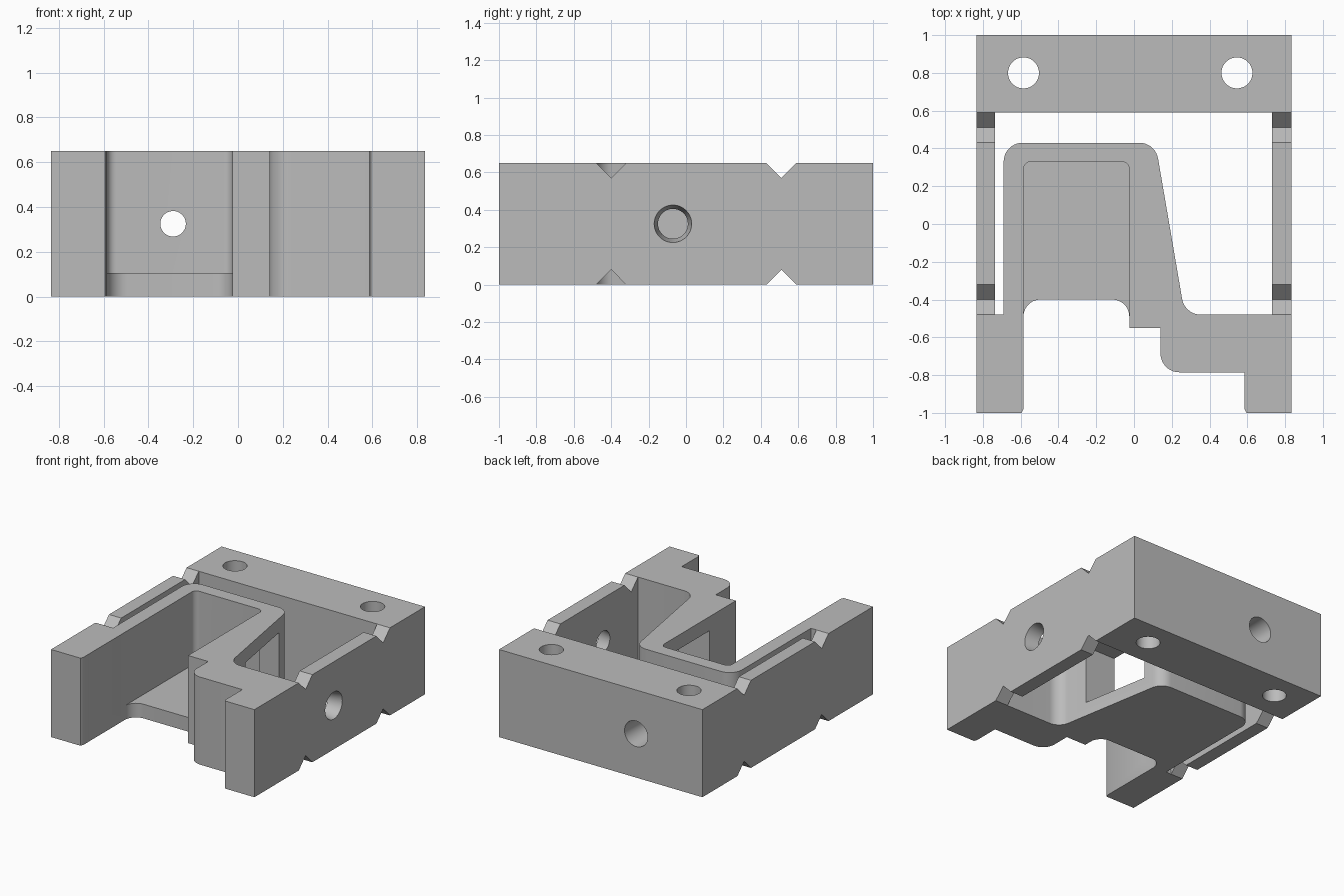
import bpy, bmesh, math
from mathutils import Vector, Matrix

cube = bpy.data.objects.get("Cube")
if cube:
    bpy.data.objects.remove(cube, do_unlink=True)

HEIGHT = 0.65
MID = HEIGHT / 2
FLOOR = 0.105
THROUGH = (-0.1, HEIGHT + 0.1)

grey = bpy.data.materials.new("machined_grey")
grey.use_nodes = True
COLOUR = (0.5, 0.5, 0.5, 1)
grey.diffuse_color = COLOUR
grey.node_tree.nodes["Principled BSDF"].inputs["Base Color"].default_value = COLOUR


def make_object(name, bm):
    bmesh.ops.recalc_face_normals(bm, faces=bm.faces)
    mesh = bpy.data.meshes.new(name)
    bm.to_mesh(mesh)
    bm.free()
    mesh.materials.append(grey)
    obj = bpy.data.objects.new(name, mesh)
    bpy.context.collection.objects.link(obj)
    return obj


def rounded(corners, steps=10):
    """Outline from (x, y) or (x, y, radius) corners."""
    out = []
    for i, c in enumerate(corners):
        p = Vector(c[:2])
        if len(c) == 2:
            out.append(p)
            continue
        a = (Vector(corners[i - 1][:2]) - p).normalized()
        b = (Vector(corners[(i + 1) % len(corners)][:2]) - p).normalized()
        half = a.angle(b) / 2
        centre = p + (a + b).normalized() * (c[2] / math.sin(half))
        start = p + a * (c[2] / math.tan(half)) - centre
        end = p + b * (c[2] / math.tan(half)) - centre
        sweep = start.angle_signed(end)
        for k in range(steps + 1):
            t = -sweep * k / steps
            out.append(centre + Matrix.Rotation(t, 2) @ start)
    return out


def prism(name, corners, low, high, axis="Z"):
    """Extrude an outline along z, or a (y, z) outline along x."""
    bm = bmesh.new()

    def place(p, h):
        return (p.x, p.y, h) if axis == "Z" else (h, p.x, p.y)
    pts = rounded(corners)
    face = bm.faces.new([bm.verts.new(place(p, low)) for p in pts])
    ext = bmesh.ops.extrude_face_region(bm, geom=[face])
    move = Vector(place(Vector((0, 0)), high - low))
    bmesh.ops.translate(bm, vec=move,
                        verts=[v for v in ext["geom"] if isinstance(v, bmesh.types.BMVert)])
    return make_object(name, bm)


def bore(name, start, end, r1, r2):
    """Straight or tapered round cutter between two points."""
    start, end = Vector(start), Vector(end)
    bm = bmesh.new()
    bmesh.ops.create_cone(bm, cap_ends=True, segments=48, radius1=r1, radius2=r2,
                          depth=(end - start).length)
    turn = (end - start).to_track_quat("Z", "Y").to_matrix().to_4x4()
    bmesh.ops.transform(bm, matrix=Matrix.Translation((start + end) / 2) @ turn, verts=bm.verts)
    return make_object(name, bm)


# Solid block
body = prism("bracket_body", [(-0.835, -1), (0.835, -1), (0.835, 1), (-0.835, 1)], 0, HEIGHT)
cutters = []

# Open gap between the side walls, rear block and inner housing
cutters.append(prism("gap_cutter", [
    (-0.735, -0.48), (-0.69, -0.48), (-0.69, 0.43, 0.1), (0.113, 0.43, 0.1),
    (0.269, -0.48, 0.1), (0.73, -0.48), (0.73, 0.59), (-0.735, 0.59)], *THROUGH))

# Stepped front mouth, with small chamfers on the legs
cutters.append(prism("mouth_cutter", [
    (-0.605, -1.02), (0.605, -1.02), (0.585, -0.98), (0.585, -0.785), (0.14, -0.785, 0.1),
    (0.14, -0.55), (-0.025, -0.55), (-0.025, -0.4, 0.09), (-0.585, -0.4, 0.09),
    (-0.585, -0.98)], *THROUGH))

# Housing pocket above its floor
cutters.append(prism("pocket_cutter", [
    (-0.585, -0.6), (-0.025, -0.6), (-0.025, 0.33, 0.04), (-0.585, 0.33, 0.04)],
    FLOOR, HEIGHT + 0.1))

# Window through the slanted housing wall
cutters.append(prism("window_cutter", [
    (-0.24, FLOOR), (0.28, FLOOR), (0.28, HEIGHT - FLOOR), (-0.24, HEIGHT - FLOOR)],
    -0.1, 0.4, "X"))

# V notches on both edges of the side walls
for y in (-0.4, 0.51):
    for edge, sign in ((0, 1), (HEIGHT, -1)):
        for low, high in ((-0.9, -0.715), (0.71, 0.9)):
            cutters.append(prism("notch_cutter", [
                (y - 0.0795, edge), (y - 0.0795, edge - sign * 0.05),
                (y + 0.0795, edge - sign * 0.05), (y + 0.0795, edge),
                (y, edge + sign * 0.08)], low, high, "X"))

# Mounting holes, rear tapered bore and side countersink
for x in (-0.585, 0.545):
    cutters.append(bore("mount_cutter", (x, 0.8, -0.1), (x, 0.8, HEIGHT + 0.1), 0.082, 0.082))
cutters.append(bore("rear_cutter", (-0.29, 1.05, MID), (-0.29, 0.5, MID), 0.097, 0.075))
cutters.append(bore("housing_cutter", (-0.29, 0.5, MID), (-0.29, 0.25, MID), 0.057, 0.057))
cutters.append(bore("side_cutter", (0.855, -0.07, MID), (0.71, -0.07, MID), 0.104, 0.076))

# Apply every cut
bpy.context.view_layer.objects.active = body
for cutter in cutters:
    mod = body.modifiers.new("cut", "BOOLEAN")
    mod.operation = "DIFFERENCE"
    mod.solver = "EXACT"
    mod.object = cutter
    bpy.ops.object.modifier_apply(modifier=mod.name)
    bpy.data.objects.remove(cutter, do_unlink=True)

bpy.ops.object.select_all(action="DESELECT")
body.select_set(True)
bpy.ops.object.shade_smooth_by_angle(angle=math.radians(30))
